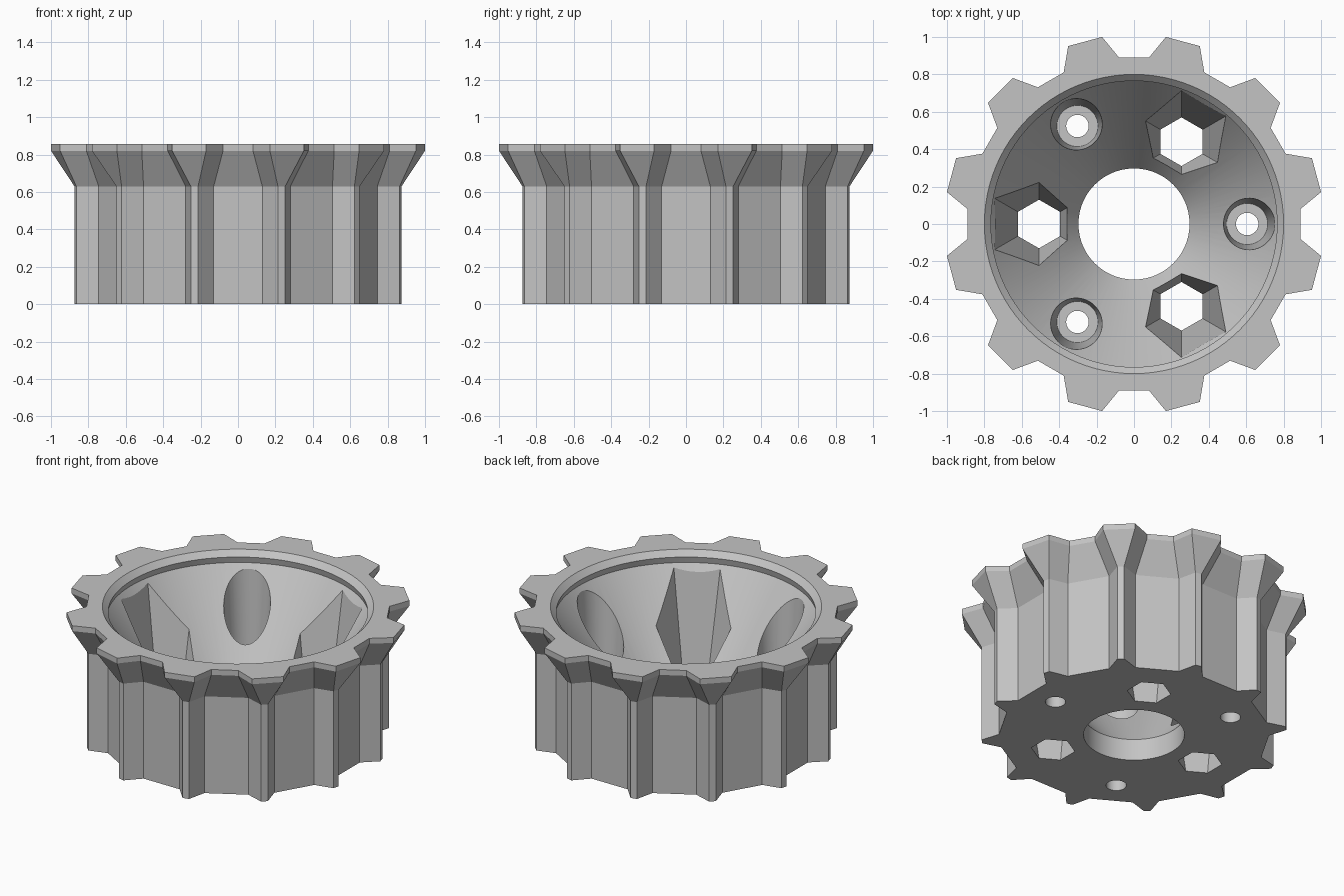
import bpy, bmesh
from math import sin, cos, pi, radians

if "Cube" in bpy.data.objects:
    bpy.data.objects.remove(bpy.data.objects["Cube"], do_unlink=True)

grey = bpy.data.materials.new("plain_grey")
grey.use_nodes = True
colour = (0.55, 0.55, 0.55, 1)
grey.diffuse_color = colour
grey.node_tree.nodes["Principled BSDF"].inputs["Base Color"].default_value = colour


def loft(name, rings):
    """Closed solid through matching rings of points, listed bottom to top."""
    bm = bmesh.new()
    loops = [[bm.verts.new(p) for p in ring] for ring in rings]
    n = len(loops[0])
    for low, high in zip(loops, loops[1:]):
        for i in range(n):
            j = (i + 1) % n
            bm.faces.new((low[i], low[j], high[j], high[i]))
    bm.faces.new(loops[0][::-1])
    bm.faces.new(loops[-1])
    bmesh.ops.recalc_face_normals(bm, faces=bm.faces)
    mesh = bpy.data.meshes.new(name)
    bm.to_mesh(mesh)
    bm.free()
    mesh.materials.append(grey)
    obj = bpy.data.objects.new(name, mesh)
    bpy.context.collection.objects.link(obj)
    return obj


def circle(radius, z, sides, cx=0, cy=0, turn=0):
    return [(cx + radius * cos(turn + 2 * pi * i / sides),
             cy + radius * sin(turn + 2 * pi * i / sides), z) for i in range(sides)]


def gear(tip, tip_half, root, root_half, z):
    """Twelve-tooth outline: a flat tip, then a flat root, every 30 degrees."""
    points = []
    for k in range(12):
        for dist, half, deg in ((tip, tip_half, 15), (root, root_half, 30)):
            a = radians(30 * k + deg)
            for t in (-half, half):
                points.append((dist * cos(a) - t * sin(a), dist * sin(a) + t * cos(a), z))
    return points


# Toothed body: narrow ribs below, flaring to broad teeth at the rim
ribs = (0.90, 0.02, 0.785, 0.13)
teeth = (1.01, 0.094, 0.89, 0.08)
body = loft("toothed_wheel", [gear(*ribs, 0), gear(*ribs, 0.63),
                              gear(*teeth, 0.82), gear(*teeth, 0.855)])

# Central bore, conical bowl and retaining lip
bowl = [(0.297, -0.1), (0.297, 0.14), (0.775, 0.78), (0.765, 0.82), (0.80, 0.855), (0.80, 0.95)]
cutters = [loft("bowl_cutter", [circle(r, z, 96) for r, z in bowl])]

# Three tapered screw pockets with through holes, alternating with three hex pockets
for k in range(3):
    a = radians(120 * k)
    x, y = 0.605 * cos(a), 0.605 * sin(a)
    screw = [(0.06, -0.1), (0.06, 0.10), (0.11, 0.10), (0.149, 0.77)]
    cutters.append(loft("screw_cutter", [circle(r, z, 48, x, y) for r, z in screw]))
    a += pi / 3
    x, y = 0.508 * cos(a), 0.508 * sin(a)
    cutters.append(loft("hex_cutter", [circle(0.13 + 0.19 * z, z, 6, x, y, pi / 6)
                                       for z in (-0.1, 0.78)]))

# Carve the body
bpy.ops.object.select_all(action="DESELECT")
body.select_set(True)
bpy.context.view_layer.objects.active = body
for cutter in cutters:
    cutter.hide_render = True
    mod = body.modifiers.new("carve", "BOOLEAN")
    mod.operation = "DIFFERENCE"
    mod.solver = "EXACT"
    mod.object = cutter
    bpy.ops.object.modifier_apply(modifier=mod.name)
    bpy.data.objects.remove(cutter, do_unlink=True)

bpy.ops.object.shade_smooth_by_angle(angle=radians(12))
